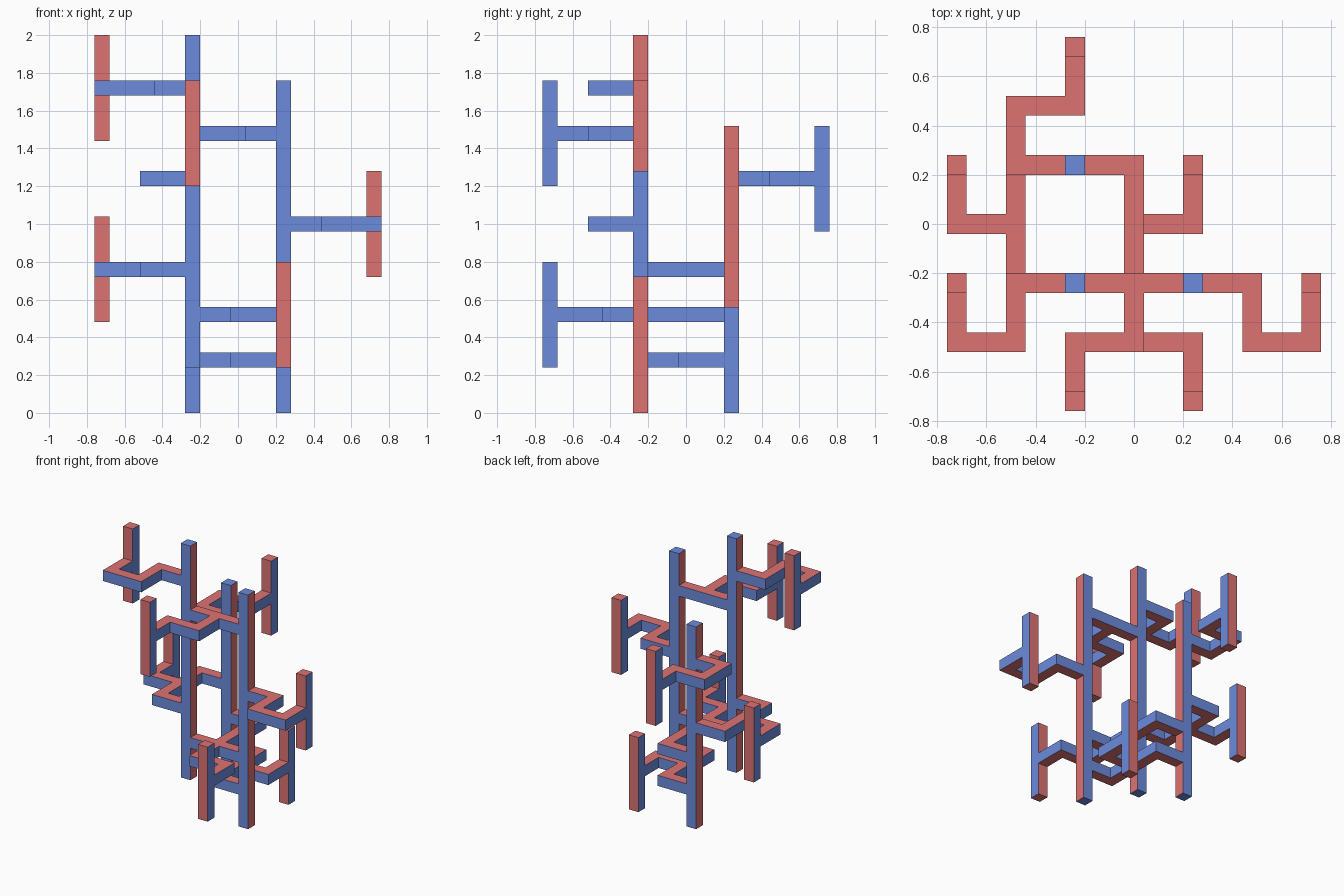
import bpy, bmesh
from mathutils import Vector

if "Cube" in bpy.data.objects:
    bpy.data.objects.remove(bpy.data.objects["Cube"])

U = 0.08    # thickness of every bar; all parts sit on this grid
STEP = 3    # lattice spacing in bars (0.24 units)


def material(name, rgb):
    m = bpy.data.materials.new(name)
    m.diffuse_color = (*rgb, 1)
    m.use_nodes = True
    m.node_tree.nodes["Principled BSDF"].inputs["Base Color"].default_value = m.diffuse_color
    return m


BLUE = material("blue", (0.15, 0.26, 0.72))
RED = material("red", (0.72, 0.17, 0.17))


def build(name, cells, red_axes):
    """Closed mesh around a set of grid cells; faces on red_axes are red."""
    cells = set(cells)
    bm = bmesh.new()
    for c in cells:
        for axis in range(3):
            for sign in (-1, 1):
                n = list(c)
                n[axis] += sign
                if tuple(n) in cells:
                    continue
                a, b = (axis + 1) % 3, (axis + 2) % 3
                verts = []
                for i, j in ((-1, -1), (1, -1), (1, 1), (-1, 1)):
                    p = Vector((c[0], c[1], c[2] + 0.5))
                    p[axis] += sign * 0.5
                    p[a] += i * 0.5
                    p[b] += j * 0.5
                    verts.append(bm.verts.new(p * U))
                if sign < 0:
                    verts.reverse()
                bm.faces.new(verts).material_index = int(axis in red_axes)
    bmesh.ops.remove_doubles(bm, verts=bm.verts, dist=1e-4)
    bmesh.ops.dissolve_limit(bm, angle_limit=0.01, verts=bm.verts,
                             edges=bm.edges, delimit={'MATERIAL'})
    me = bpy.data.meshes.new(name)
    me.materials.append(BLUE)
    me.materials.append(RED)
    bm.to_mesh(me)
    bm.free()
    bpy.context.collection.objects.link(bpy.data.objects.new(name, me))


def upright(name, xy, low, high, red_axes):
    # reaches three bars past its lowest and highest connector
    x, y = xy
    build(name, [(x * STEP, y * STEP, z)
                 for z in range(low * STEP - 3, high * STEP + 4)], red_axes)


A, B, C = (-1, -1), (1, -1), (-1, 1)

# Long columns with the levels of their lowest and highest connector
upright("column_front_left", A, 2, 7, {0})
upright("column_front_right", B, 1, 6, {0})
upright("column_back_left", C, 1, 5, {0})

# One connector per level: first path ends at the short post, the rest are links
levels = [
    [[C, (0, 1), (0, 0), (1, 0), (1, 1)], [(0, 0), (0, -1), B]],
    [[B, (0, -1), (0, -2), (1, -2), (1, -3)], [A, (0, -1), (0, 1), C]],
    [[C, (-2, 1), (-2, 0), (-3, 0), (-3, 1)], [(-2, 0), (-2, -1), A]],
    [[B, (2, -1), (2, -2), (3, -2), (3, -1)]],
    [[C, (-2, 1), (-2, 2), (-1, 2), (-1, 3)]],
    [[A, (0, -1), (0, -2), (-1, -2), (-1, -3)], [(0, -1), B]],
    [[A, (-2, -1), (-2, -2), (-3, -2), (-3, -1)]],
]

for level, paths in enumerate(levels, 1):
    end = paths[0][-1]
    cells = set()
    for path in paths:
        for p, q in zip(path, path[1:]):
            for t in range(STEP * max(abs(q[0] - p[0]), abs(q[1] - p[1])) + 1):
                dx = (q[0] > p[0]) - (q[0] < p[0])
                dy = (q[1] > p[1]) - (q[1] < p[1])
                cells.add((p[0] * STEP + dx * t, p[1] * STEP + dy * t, level * STEP))
    # stop at the faces of the uprights
    for x, y in (A, B, C, end):
        cells.discard((x * STEP, y * STEP, level * STEP))
    build(f"connector_{level}", cells, {2})
    upright(f"short_post_{level}", end, level, level, {1, 2})
